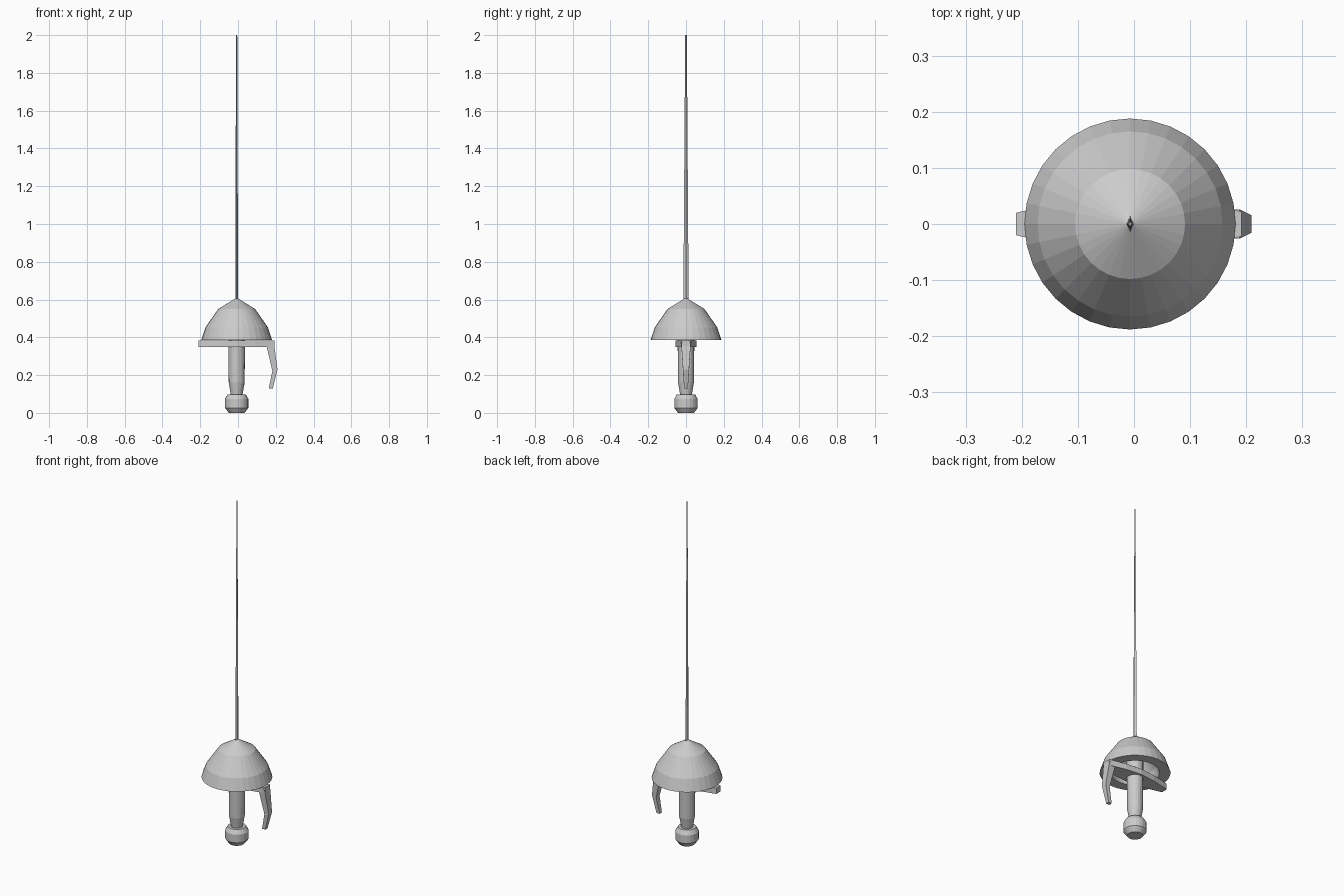
import bpy, bmesh
from math import cos, sin, pi

if "Cube" in bpy.data.objects:
    bpy.data.objects.remove(bpy.data.objects["Cube"])

CX = -0.007  # axis of the sword


def finish(name, bm):
    bmesh.ops.remove_doubles(bm, verts=bm.verts, dist=1e-5)
    bmesh.ops.recalc_face_normals(bm, faces=bm.faces)
    me = bpy.data.meshes.new(name)
    bm.to_mesh(me)
    bm.free()
    ob = bpy.data.objects.new(name, me)
    bpy.context.collection.objects.link(ob)
    return ob


def loft(name, rings):
    """Skin a list of equal-length point loops and cap both ends."""
    bm = bmesh.new()
    loops = [[bm.verts.new(p) for p in ring] for ring in rings]
    n = len(loops[0])
    for a, b in zip(loops, loops[1:]):
        for i in range(n):
            j = (i + 1) % n
            bm.faces.new((a[i], a[j], b[j], b[i]))
    bm.faces.new(loops[0])
    bm.faces.new(loops[-1])
    return finish(name, bm)


def lathe(name, profile, sides):
    return loft(name, [[(CX + r * cos(2 * pi * i / sides), r * sin(2 * pi * i / sides), z)
                        for i in range(sides)] for r, z in profile])


# bell guard: outer dome, flat rim and hollow inside
lathe("cup_guard", [(0.0005, 0.61), (0.098, 0.55), (0.165, 0.453), (0.188, 0.385),
                    (0.130, 0.385), (0.115, 0.435), (0.065, 0.505), (0.0005, 0.54)], 32)

# grip and pommel
lathe("grip", [(0.030, 0.09), (0.042, 0.16), (0.044, 0.36), (0.044, 0.53)], 20)
lathe("pommel", [(0.042, 0.0), (0.062, 0.027), (0.062, 0.074), (0.048, 0.098)], 20)

# diamond-section blade
loft("blade", [[(CX + a, 0, z), (CX, b, z), (CX - a, 0, z), (CX, -b, z)]
               for a, b, z in [(0.007, 0.015, 0.55), (0.006, 0.011, 1.0),
                               (0.005, 0.008, 1.5), (0.003, 0.004, 2.0)]])

# cross bar, widest in the middle
loft("cross_bar", [[(x, -w, 0.35), (x, w, 0.35), (x, w, 0.384), (x, -w, 0.384)]
                   for x, w in [(-0.21, 0.020), (-0.10, 0.045), (CX, 0.055),
                                (0.09, 0.045), (0.192, 0.022)]])

# bent knuckle bow: inner x, outer x, inner z, outer z, half width
loft("knuckle_bow", [[(xi, -w, zi), (xi, w, zi), (xo, w, zo), (xo, -w, zo)]
                     for xi, xo, zi, zo, w in [(0.148, 0.188, 0.375, 0.375, 0.026),
                                               (0.152, 0.193, 0.35, 0.35, 0.024),
                                               (0.182, 0.209, 0.222, 0.23, 0.016),
                                               (0.163, 0.184, 0.13, 0.13, 0.010)]])
